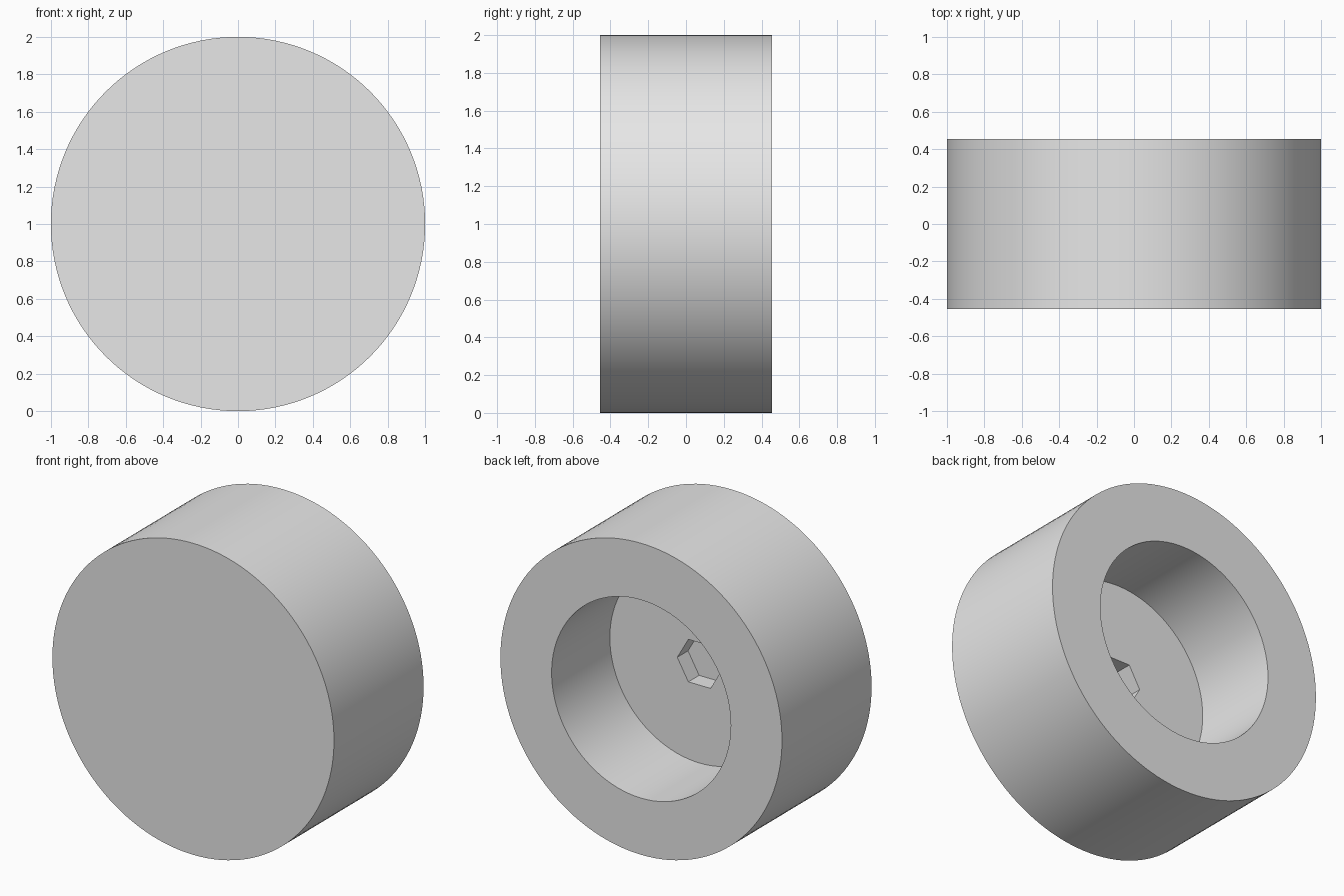
import bpy
import bmesh
from math import cos, sin, tau, sqrt

cube = bpy.data.objects.get("Cube")
if cube:
    bpy.data.objects.remove(cube, do_unlink=True)

UNIT = 1 / 11            # the wheel is 22 units across and 10 wide
HALF_WIDTH = 5 * UNIT
BORE_FLOOR = HALF_WIDTH - 6.5 * UNIT
SOCKET_FLOOR = BORE_FLOOR - 1.2 * UNIT

grey = bpy.data.materials.new("plain grey")
grey.use_nodes = True
grey.diffuse_color = (0.8, 0.8, 0.8, 1)
grey.node_tree.nodes["Principled BSDF"].inputs["Base Color"].default_value = grey.diffuse_color


def prism(name, radius, sides, y_start, y_end):
    """Regular prism along y, centred on the wheel axis, one corner towards +x."""
    bm = bmesh.new()
    rim = [bm.verts.new((radius * cos(tau * i / sides), y_start,
                         1 + radius * sin(tau * i / sides))) for i in range(sides)]
    cap = bm.faces.new(rim)
    out = bmesh.ops.extrude_face_region(bm, geom=[cap], use_keep_orig=True)
    moved = [g for g in out["geom"] if isinstance(g, bmesh.types.BMVert)]
    bmesh.ops.translate(bm, verts=moved, vec=(0, y_end - y_start, 0))
    bmesh.ops.recalc_face_normals(bm, faces=bm.faces)
    mesh = bpy.data.meshes.new(name)
    bm.to_mesh(mesh)
    bm.free()
    mesh.materials.append(grey)
    obj = bpy.data.objects.new(name, mesh)
    bpy.context.collection.objects.link(obj)
    return obj


# Solid disc body
body = prism("wheel_body", 1, 128, -HALF_WIDTH, HALF_WIDTH)
bpy.ops.object.select_all(action="DESELECT")
bpy.context.view_layer.objects.active = body
body.select_set(True)

# Round bore from the back, then a hexagonal socket in its floor
cutters = [
    prism("bore_cutter", 7 * UNIT, 96, BORE_FLOOR, HALF_WIDTH + 0.1),
    prism("socket_cutter", sqrt(3) * UNIT, 6, SOCKET_FLOOR, BORE_FLOOR + 0.1),
]
for cutter in cutters:
    cutter.hide_render = True
    cut = body.modifiers.new(cutter.name, "BOOLEAN")
    cut.operation = "DIFFERENCE"
    cut.solver = "EXACT"
    cut.object = cutter
    bpy.ops.object.modifier_apply(modifier=cut.name)
    bpy.data.objects.remove(cutter, do_unlink=True)

# Smooth round walls, crisp rims and socket corners
bpy.ops.object.shade_smooth_by_angle()
